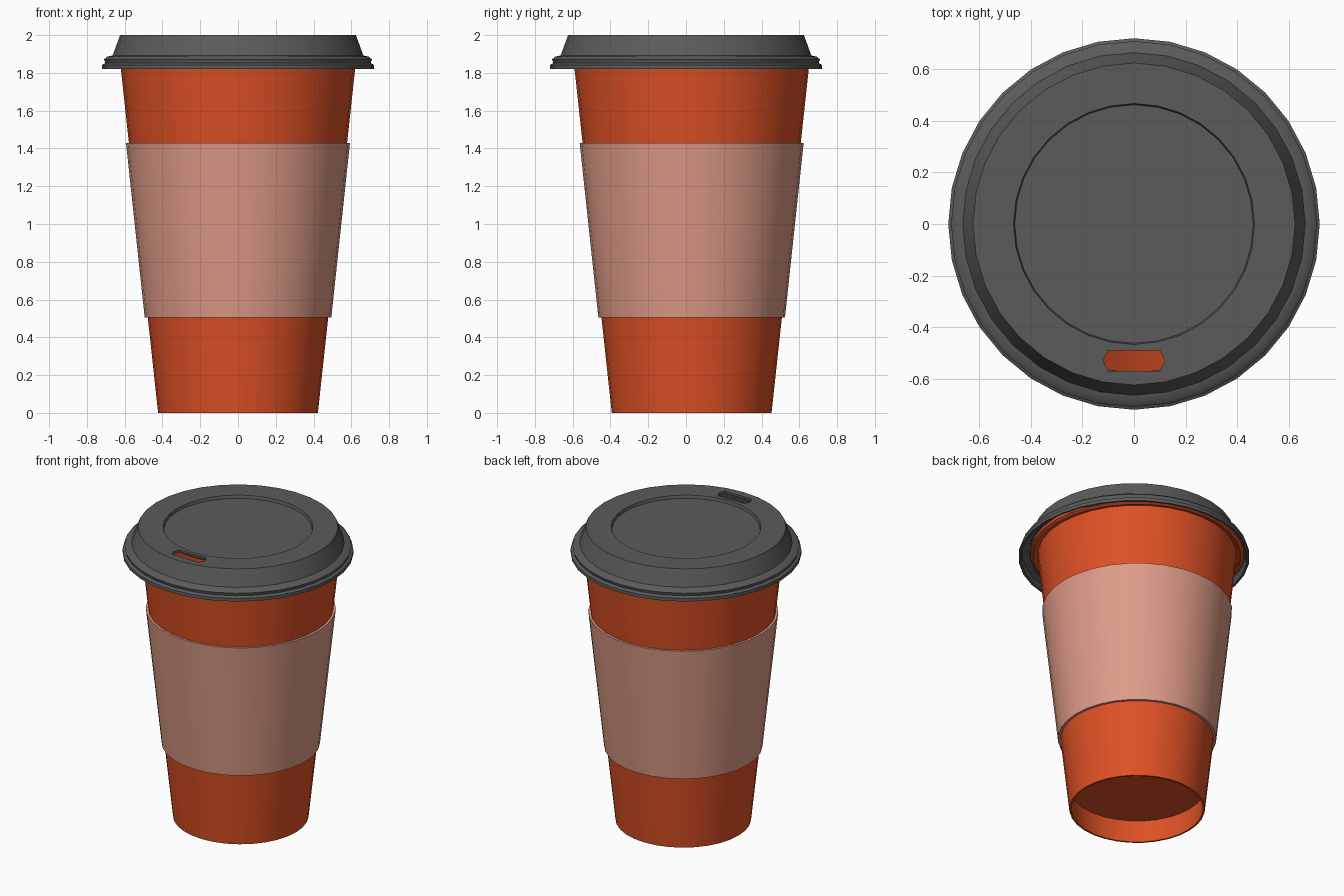
import bpy, bmesh, math
from mathutils import Vector

if "Cube" in bpy.data.objects:
    bpy.data.objects.remove(bpy.data.objects["Cube"])

SIDES = 32
CUP_Y = 0.03  # cup and sleeve sit slightly behind the lid centre


def material(name, rgb):
    m = bpy.data.materials.new(name)
    m.diffuse_color = (*rgb, 1)
    m.use_nodes = True
    m.node_tree.nodes["Principled BSDF"].inputs["Base Color"].default_value = m.diffuse_color
    return m


orange = material("burnt orange", (0.73, 0.082, 0.018))
pink = material("dusty pink", (0.73, 0.33, 0.245))
grey = material("dark grey", (0.105, 0.105, 0.105))


def finish(name, bm, mat):
    bmesh.ops.recalc_face_normals(bm, faces=bm.faces)
    mesh = bpy.data.meshes.new(name)
    bm.to_mesh(mesh)
    bm.free()
    mesh.materials.append(mat)
    ob = bpy.data.objects.new(name, mesh)
    bpy.context.collection.objects.link(ob)
    return ob


def activate(ob):
    bpy.ops.object.select_all(action='DESELECT')
    ob.select_set(True)
    bpy.context.view_layer.objects.active = ob


def lathe(name, profile, mat, y=0.0, closed=False):
    """Spin an (r, z) profile around the vertical axis."""
    bm = bmesh.new()
    vs = [bm.verts.new((r, y, z)) for r, z in profile]
    es = [bm.edges.new(p) for p in zip(vs, vs[1:])]
    if closed:
        es.append(bm.edges.new((vs[-1], vs[0])))
    bmesh.ops.spin(bm, geom=vs + es, cent=(0, y, 0), axis=(0, 0, 1),
                   angle=math.tau, steps=SIDES, use_duplicate=False)
    bmesh.ops.remove_doubles(bm, verts=bm.verts, dist=1e-4)
    return finish(name, bm, mat)


def smooth(ob):
    activate(ob)
    bpy.ops.object.shade_smooth_by_angle(angle=math.radians(30))


# Cup with recessed base and rolled rim
cup = lathe("cup", [
    (0, 0.16), (0.428, 0.16), (0.411, 0), (0.423, 0), (0.621, 1.83),
    (0.648, 1.822), (0.667, 1.832), (0.668, 1.85), (0.65, 1.866),
    (0.625, 1.866), (0.606, 1.85), (0.43, 0.18), (0, 0.18)], orange, CUP_Y)

# Cardboard sleeve
sleeve = lathe("sleeve", [
    (0.475, 0.505), (0.494, 0.505), (0.593, 1.43), (0.575, 1.43)],
    pink, CUP_Y, closed=True)

# Lid shell: recessed top, sloped wall, stepped rim
lid = lathe("lid", [
    (0, 1.98), (0.462, 1.98), (0.467, 2.0), (0.624, 2.0), (0.664, 1.892),
    (0.692, 1.886), (0.709, 1.872), (0.703, 1.852), (0.72, 1.842),
    (0.72, 1.82), (0.706, 1.82), (0.698, 1.862), (0.685, 1.872),
    (0.65, 1.877), (0.614, 1.985), (0.48, 1.985), (0.473, 1.965),
    (0, 1.965)], grey)

# Sip hole: six-sided slot cut through the lid
bm = bmesh.new()
outline = [(0.12, -0.53), (0.1, -0.49), (-0.1, -0.49),
           (-0.12, -0.53), (-0.1, -0.57), (0.1, -0.57)]
face = bm.faces.new([bm.verts.new((x, y, 1.93)) for x, y in outline])
top = bmesh.ops.extrude_face_region(bm, geom=[face])["geom"]
bmesh.ops.translate(bm, vec=Vector((0, 0, 0.12)),
                    verts=[v for v in top if isinstance(v, bmesh.types.BMVert)])
cutter = finish("sip_hole_cutter", bm, grey)
cutter.hide_render = True

activate(lid)
mod = lid.modifiers.new("sip hole", 'BOOLEAN')
mod.operation = 'DIFFERENCE'
mod.solver = 'EXACT'
mod.object = cutter
bpy.ops.object.modifier_apply(modifier=mod.name)
bpy.data.objects.remove(cutter)

for ob in (cup, sleeve, lid):
    smooth(ob)
